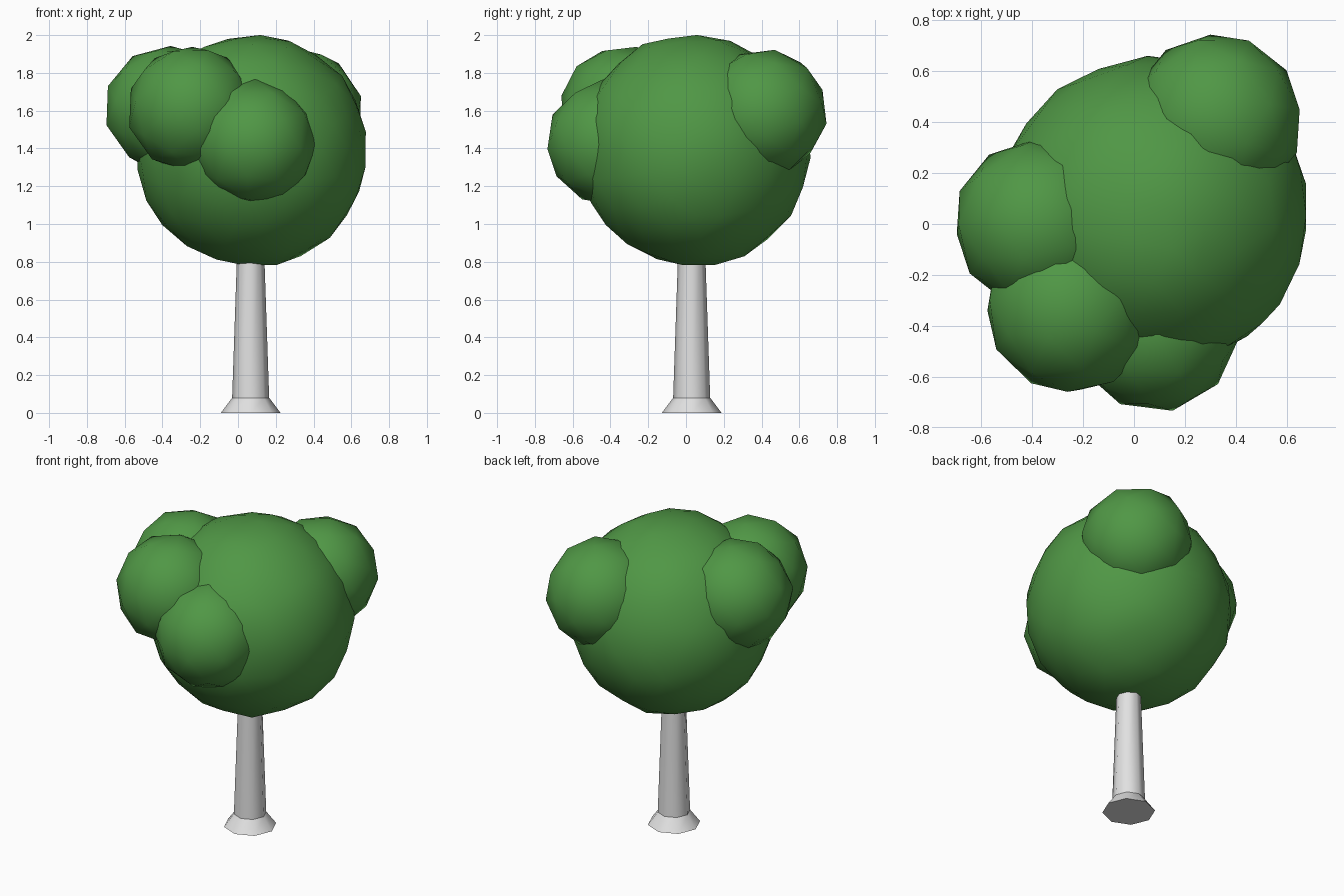
import bpy
import bmesh
import math
import random
from mathutils import Matrix

cube = bpy.data.objects.get("Cube")
if cube:
    bpy.data.objects.remove(cube, do_unlink=True)
random.seed(4)


def material(name, rgb):
    mat = bpy.data.materials.new(name)
    mat.use_nodes = True
    mat.diffuse_color = (*rgb, 1)
    mat.node_tree.nodes["Principled BSDF"].inputs["Base Color"].default_value = (*rgb, 1)
    return mat


leaf_green = material("leaf green", (0.08, 0.31, 0.06))
bark_grey = material("bark grey", (0.75, 0.75, 0.75))


def add_object(name, bm, mat):
    for face in bm.faces:
        face.smooth = True
    mesh = bpy.data.meshes.new(name)
    bm.to_mesh(mesh)
    bm.free()
    mesh.materials.append(mat)
    obj = bpy.data.objects.new(name, mesh)
    bpy.context.collection.objects.link(obj)


def leaf_ball(name, centre, radius, subdivisions, turn, lumps):
    bm = bmesh.new()
    bmesh.ops.create_icosphere(bm, subdivisions=subdivisions, radius=radius)
    for vert in bm.verts:
        vert.co *= random.uniform(1 - lumps, 1 + lumps)
    spin = Matrix.Rotation(turn, 4, "Z") @ Matrix.Rotation(turn / 2, 4, "X")
    bmesh.ops.transform(bm, matrix=Matrix.Translation(centre) @ spin, verts=bm.verts)
    add_object(name, bm, leaf_green)


# Crown: one large, slightly lumpy ball with four smaller clumps
leaf_ball("crown", (0.075, 0.04, 1.39), 0.615, 3, 0.5, 0.015)
leaf_ball("right_clump", (-0.37, 0.0, 1.61), 0.338, 2, 0.9, 0.01)
leaf_ball("front_right_clump", (-0.25, -0.33, 1.61), 0.338, 2, 0.8, 0.01)
leaf_ball("front_clump", (0.085, -0.405, 1.43), 0.335, 2, 0.2, 0.01)
leaf_ball("back_left_clump", (0.325, 0.41, 1.59), 0.34, 2, 0.9, 0.01)

# Trunk: tapered eight-sided column with a flared foot
SIDES = 8
profile = [(0.158, 0.0), (0.098, 0.08), (0.07, 0.9)]
bm = bmesh.new()
rings = []
for radius, z in profile:
    rings.append([bm.verts.new((0.067 + radius * math.cos(math.tau * i / SIDES),
                                0.03 + radius * math.sin(math.tau * i / SIDES), z))
                  for i in range(SIDES)])
for low, high in zip(rings, rings[1:]):
    for i in range(SIDES):
        j = (i + 1) % SIDES
        bm.faces.new((low[i], low[j], high[j], high[i]))
bm.faces.new(rings[0][::-1])
bm.faces.new(rings[-1])

# Crisp edges around each ring, soft sides between them
for ring in rings:
    for i in range(SIDES):
        bm.edges.get((ring[i], ring[(i + 1) % SIDES])).smooth = False
add_object("trunk", bm, bark_grey)
